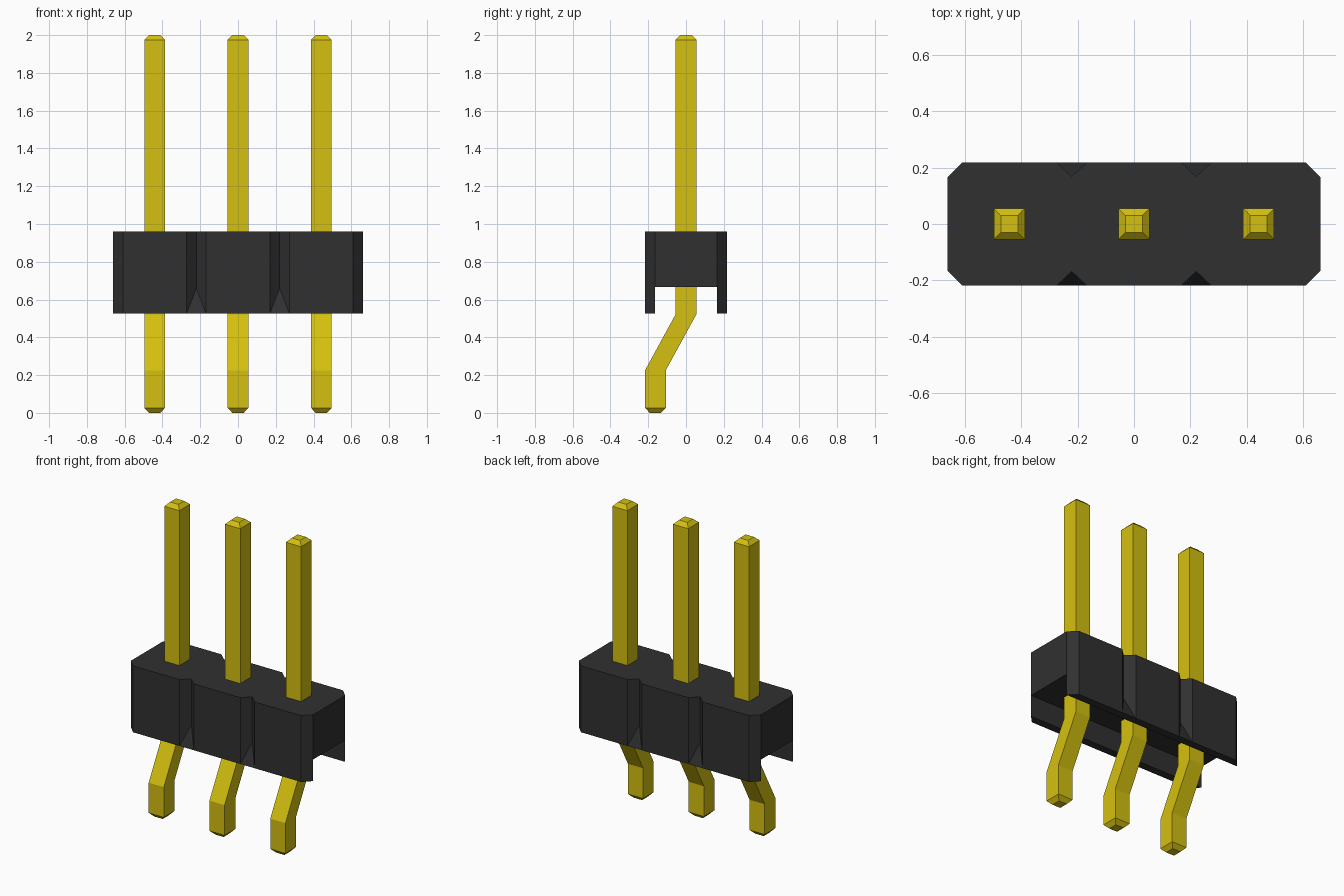
import bpy, bmesh

cube = bpy.data.objects.get("Cube")
if cube:
    bpy.data.objects.remove(cube)


def material(name, rgb):
    m = bpy.data.materials.new(name)
    m.use_nodes = True
    m.diffuse_color = (*rgb, 1)
    bsdf = m.node_tree.nodes["Principled BSDF"]
    bsdf.inputs["Base Color"].default_value = (*rgb, 1)
    return m


def finish(name, bm, mat):
    bmesh.ops.remove_doubles(bm, verts=bm.verts, dist=1e-5)
    bmesh.ops.recalc_face_normals(bm, faces=bm.faces)
    me = bpy.data.meshes.new(name)
    bm.to_mesh(me)
    bm.free()
    me.materials.append(mat)
    ob = bpy.data.objects.new(name, me)
    bpy.context.collection.objects.link(ob)
    return ob


black = material("black plastic", (0.030, 0.030, 0.030))
gold = material("gold metal", (0.66, 0.53, 0.005))

PITCH, HALF_X, HALF_Y, CUT = 0.441, 0.661, 0.217, 0.052
BOTTOM, CEILING, TOP = 0.525, 0.667, 0.96
INNER = HALF_Y - CUT          # half width of the channel underneath
VALLEY = INNER + 0.003        # depth of the V notches


# Housing: chamfered block with V notches and an open channel underneath
def housing():
    bm = bmesh.new()

    def face(*pts):
        bm.faces.new([bm.verts.new(p) for p in pts])

    def long_side(s):
        """One long wall; returns its top outline from -x to +x."""
        y, yi, yv = s * HALF_Y, s * INNER, s * VALLEY
        outline = [(-HALF_X, yi)]
        for i in (-1, 0, 1):
            a = i * PITCH - PITCH / 2 + CUT
            b = i * PITCH + PITCH / 2 - CUT
            face((a, y, BOTTOM), (b, y, BOTTOM), (b, y, TOP), (a, y, TOP))
            outline += [(a, y), (b, y)]
            if i < 1:
                # notch sides, and the sloped web that closes the notch at the bottom
                v = b + CUT
                for x in (b, b + 2 * CUT):
                    face((x, y, TOP), (v, yv, TOP), (v, yv, CEILING - 0.007), (x, y, BOTTOM))
                face((v, yv, CEILING - 0.007), (b, y, BOTTOM), (b + 2 * CUT, y, BOTTOM))
                outline.append((v, yv))
        outline.append((HALF_X, yi))
        # end chamfers
        for e in (-1, 1):
            x, xc = e * HALF_X, e * (1.5 * PITCH - CUT)
            face((xc, y, BOTTOM), (x, yi, BOTTOM), (x, yi, CEILING), (x, yi, TOP), (xc, y, TOP))
        # wall underside and channel wall
        face(*[(px, py, BOTTOM) for px, py in outline if abs(py) != VALLEY])
        face((-HALF_X, yi, BOTTOM), (HALF_X, yi, BOTTOM), (HALF_X, yi, CEILING), (-HALF_X, yi, CEILING))
        return outline

    front, back = long_side(-1), long_side(1)
    face(*[(x, y, TOP) for x, y in front + back[::-1]])
    face(*[(sx * HALF_X, sy * INNER, CEILING) for sx, sy in ((-1, -1), (1, -1), (1, 1), (-1, 1))])
    for e in (-1, 1):
        face(*[(e * HALF_X, y, z) for y, z in
               ((-INNER, CEILING), (INNER, CEILING), (INNER, TOP), (-INNER, TOP))])
    finish("housing", bm, black)


# Pins: square section lofted through (y centre, z, half width)
PIN_PATH = [(-0.162, 0, 0.030), (-0.162, 0.027, 0.055), (-0.162, 0.225, 0.055),
            (0, 0.522, 0.055), (0, 1.975, 0.055), (0, 2.0, 0.030)]


def pin(name, cx):
    bm = bmesh.new()
    rings = [[bm.verts.new((cx + sx * h, cy + sy * h, z))
              for sx, sy in ((-1, -1), (1, -1), (1, 1), (-1, 1))] for cy, z, h in PIN_PATH]
    for lo, hi in zip(rings, rings[1:]):
        for k in range(4):
            n = (k + 1) % 4
            bm.faces.new((lo[k], lo[n], hi[n], hi[k]))
    bm.faces.new(rings[0][::-1])
    bm.faces.new(rings[-1])
    finish(name, bm, gold)


housing()
for label, i in (("right_pin", -1), ("middle_pin", 0), ("left_pin", 1)):
    pin(label, i * PITCH)
